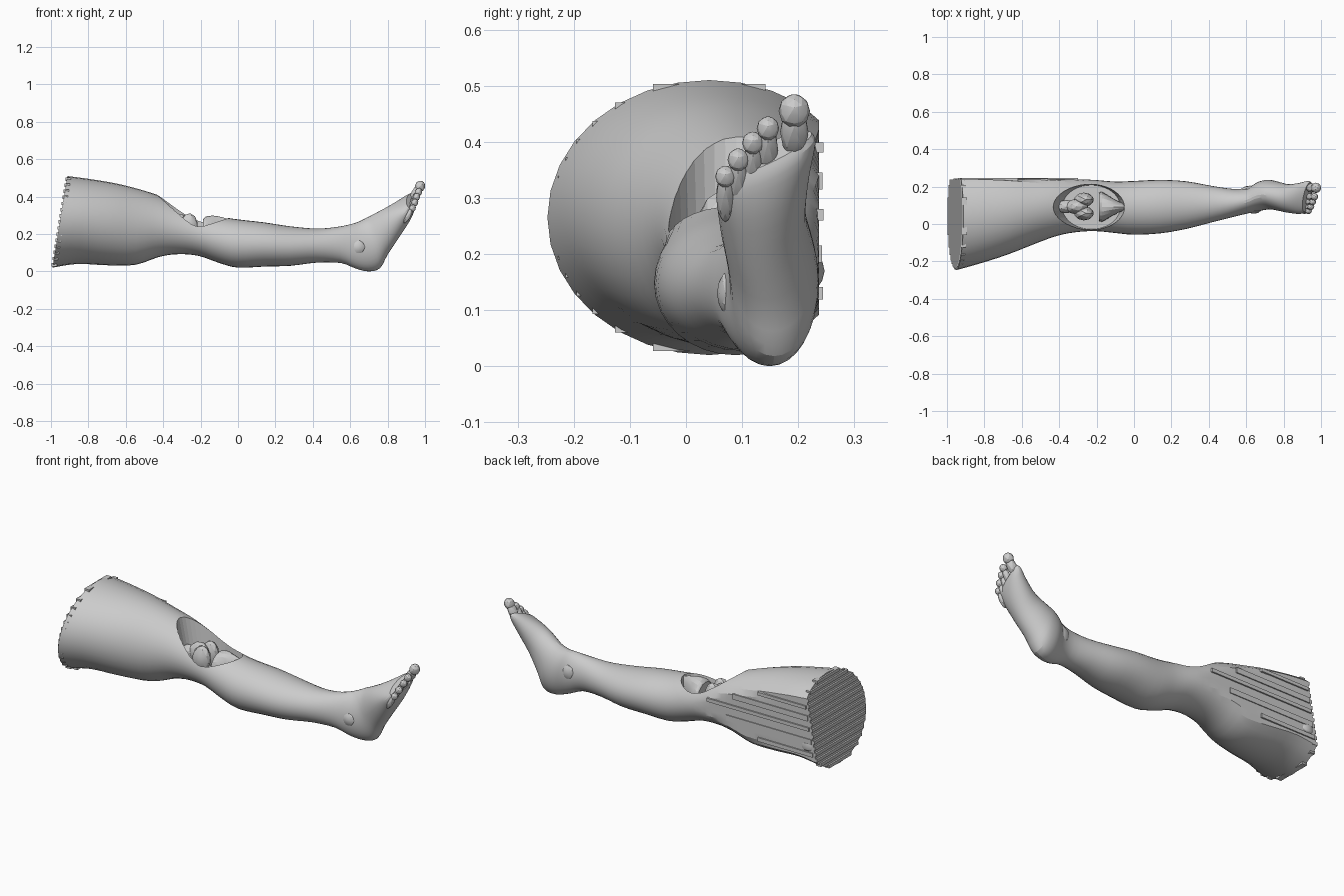
import bpy, bmesh, math
from mathutils import Vector, Matrix

FLAT_Y = 0.237   # plane that slices off the inner thigh


def finish(bm, name, angle=18):
    bmesh.ops.recalc_face_normals(bm, faces=bm.faces)
    me = bpy.data.meshes.new(name)
    bm.to_mesh(me)
    bm.free()
    ob = bpy.data.objects.new(name, me)
    bpy.context.collection.objects.link(ob)
    bpy.ops.object.select_all(action='DESELECT')
    ob.select_set(True)
    bpy.context.view_layer.objects.active = ob
    if angle:
        bpy.ops.object.shade_smooth_by_angle(angle=math.radians(angle))
    return ob


def spline(rows, steps):
    # Catmull-Rom through the section table
    out = []
    for i in range(len(rows) - 1):
        a, b, c, d = (rows[max(i - 1, 0)], rows[i], rows[i + 1],
                      rows[min(i + 2, len(rows) - 1)])
        for k in range(steps):
            t = k / steps
            out.append([0.5 * (2 * q + (r - p) * t + (2 * p - 5 * q + 4 * r - s) * t * t
                               + (3 * q - p - 3 * r + s) * t ** 3)
                        for p, q, r, s in zip(a, b, c, d)])
    return out + [list(rows[-1])]


def loft(rows, name, seg=32, steps=3):
    # row: top x, top z, bottom x, bottom z, min y, max y, toe-ward skew
    bm = bmesh.new()
    rings = []
    for xt, zt, xb, zb, y0, y1, skew in spline(rows, steps):
        ring = []
        for i in range(seg):
            a = math.tau * i / seg
            y = min((y0 + y1) / 2 + (y1 - y0) / 2 * math.cos(a), FLAT_Y)
            t = 0.5 + 0.5 * math.sin(a)
            s = (y - 0.145) * skew
            ring.append(bm.verts.new((xb + (xt - xb) * t + 0.4 * s, y,
                                      zb + (zt - zb) * t + 0.9 * s)))
        rings.append(ring)
    for r, q in zip(rings, rings[1:]):
        for i in range(seg):
            j = (i + 1) % seg
            bm.faces.new((r[i], r[j], q[j], q[i]))
    bm.faces.new(rings[0])
    bm.faces.new(rings[-1])
    return finish(bm, name)


def add_ball(bm, loc, rad, tilt=0):
    m = (Matrix.Translation(loc) @ Matrix.Rotation(tilt, 4, 'Y')
         @ Matrix.Diagonal((*rad, 1)))
    bmesh.ops.create_icosphere(bm, subdivisions=2, radius=1, matrix=m)


def add_box(bm, lo, hi):
    lo, hi = Vector(lo), Vector(hi)
    bmesh.ops.create_cube(bm, size=1, matrix=Matrix.Translation((lo + hi) / 2)
                          @ Matrix.Diagonal((*(hi - lo), 1)))


# Thigh, knee, calf and foot as one skin
leg = loft([
    (-0.912, 0.51, -0.992, 0.02, -0.247, 0.330, 0),
    (-0.80, 0.495, -0.86, 0.04, -0.213, 0.318, 0),
    (-0.66, 0.472, -0.70, 0.033, -0.165, 0.300, 0),
    (-0.53, 0.440, -0.55, 0.035, -0.110, 0.278, 0),
    (-0.42, 0.405, -0.42, 0.078, -0.066, 0.262, 0),
    (-0.32, 0.365, -0.32, 0.092, -0.045, 0.248, 0),
    (-0.21, 0.320, -0.21, 0.083, -0.038, 0.236, 0),
    (-0.10, 0.294, -0.10, 0.045, -0.048, 0.227, 0),
    (0.00, 0.278, 0.00, 0.020, -0.057, 0.230, 0),
    (0.14, 0.262, 0.14, 0.026, -0.050, 0.236, 0),
    (0.28, 0.241, 0.28, 0.030, -0.026, 0.228, 0),
    (0.42, 0.229, 0.42, 0.047, 0.010, 0.203, 0),
    (0.53, 0.238, 0.55, 0.045, 0.040, 0.187, 0),
    (0.60, 0.252, 0.63, 0.015, 0.058, 0.198, 0),
    (0.645, 0.266, 0.70, 0.000, 0.070, 0.228, 0),
    (0.685, 0.286, 0.76, 0.018, 0.078, 0.236, 0),
    (0.725, 0.306, 0.80, 0.090, 0.073, 0.228, 0),
    (0.78, 0.336, 0.86, 0.180, 0.062, 0.213, 0.15),
    (0.835, 0.366, 0.918, 0.270, 0.055, 0.220, 0.35),
    (0.88, 0.388, 0.945, 0.330, 0.055, 0.231, 0.5),
    (0.905, 0.398, 0.948, 0.360, 0.066, 0.224, 0.5),
], "leg_skin")

# Oval window over the knee, cut with a tapered plug
bm = bmesh.new()
plug = []
for z, rx, ry in ((0.18, 0.155, 0.118), (0.60, 0.245, 0.138)):
    plug.append([bm.verts.new((-0.228 + rx * math.cos(math.tau * i / 40),
                               0.09 + ry * math.sin(math.tau * i / 40), z))
                 for i in range(40)])
for i in range(40):
    j = (i + 1) % 40
    bm.faces.new((plug[0][i], plug[0][j], plug[1][j], plug[1][i]))
bm.faces.new(plug[0])
bm.faces.new(plug[1])
cutter = finish(bm, "knee_window_cutter", 0)
cutter.hide_render = True
mod = leg.modifiers.new("knee_window", 'BOOLEAN')
mod.operation = 'DIFFERENCE'
mod.solver = 'EXACT'
mod.object = cutter
bpy.context.view_layer.objects.active = leg
bpy.ops.object.modifier_apply(modifier=mod.name)
bpy.data.objects.remove(cutter)

# Toes: a shaft and a rounded tip each, big toe first
bm = bmesh.new()
for y, x, z, r in ((0.193, 0.973, 0.455, 0.028), (0.146, 0.965, 0.424, 0.020),
                   (0.119, 0.955, 0.398, 0.019), (0.093, 0.945, 0.368, 0.019),
                   (0.070, 0.933, 0.338, 0.018)):
    add_ball(bm, (x, y, z), (r, r, r * 1.1), 0.3)
    add_ball(bm, (x - 0.022, y, z - 0.037), (r * 0.88, r * 0.9, 0.05), 0.5)
finish(bm, "toes")

# Ankle bones on both sides
bm = bmesh.new()
add_ball(bm, (0.62, 0.183, 0.16), (0.045, 0.022, 0.045))
add_ball(bm, (0.64, 0.077, 0.13), (0.04, 0.022, 0.04))
finish(bm, "ankle_bones")

# Lower end of the thigh bone: shaft, groove and two rounded lobes
bm = bmesh.new()
for y in (0.057, 0.130):
    add_ball(bm, (-0.268, y, 0.235), (0.053, 0.038, 0.077), 0.15)
add_ball(bm, (-0.305, 0.093, 0.245), (0.062, 0.042, 0.062))
add_ball(bm, (-0.36, 0.093, 0.23), (0.07, 0.035, 0.045))
finish(bm, "thigh_bone_end")

# Upper end of the shin bone, tapering to a ridge
loft([
    (-0.186, 0.280, -0.186, 0.10, 0.015, 0.168, 0),
    (-0.170, 0.294, -0.170, 0.10, 0.012, 0.170, 0),
    (-0.130, 0.298, -0.130, 0.11, 0.035, 0.148, 0),
    (-0.085, 0.290, -0.085, 0.13, 0.060, 0.122, 0),
    (-0.040, 0.276, -0.040, 0.16, 0.075, 0.105, 0),
], "shin_bone_end", 20, 2)

# Stepped ribs across the cut end of the thigh
bm = bmesh.new()
for i in range(15):
    t = (i + 0.5) / 15
    z = 0.02 + 0.49 * t
    x = -1 + 0.08 * t
    w = 0.288 * math.sqrt(1 - (2 * t - 1) ** 2) * 0.97
    add_box(bm, (x, 0.0415 - w, z - 0.009), (x + 0.03, min(0.0415 + w, FLAT_Y), z + 0.009))
finish(bm, "end_ribs", 0)

# Long shallow strips along the flat inner side
bm = bmesh.new()
for z, h, x1, d in ((0.13, 0.022, -0.62, 0.007), (0.20, 0.03, -0.42, 0.005),
                    (0.27, 0.02, -0.30, 0.008), (0.33, 0.03, -0.46, 0.006),
                    (0.39, 0.018, -0.62, 0.008)):
    add_box(bm, (-0.985 + 0.163 * z, FLAT_Y - 0.01, z - h / 2),
            (x1, FLAT_Y + d, z + h / 2))
finish(bm, "side_strips", 0)

# Small lump at the lower inner corner of the cut
bm = bmesh.new()
add_ball(bm, (-0.925, 0.222, 0.17), (0.045, 0.025, 0.035))
finish(bm, "corner_lump")
